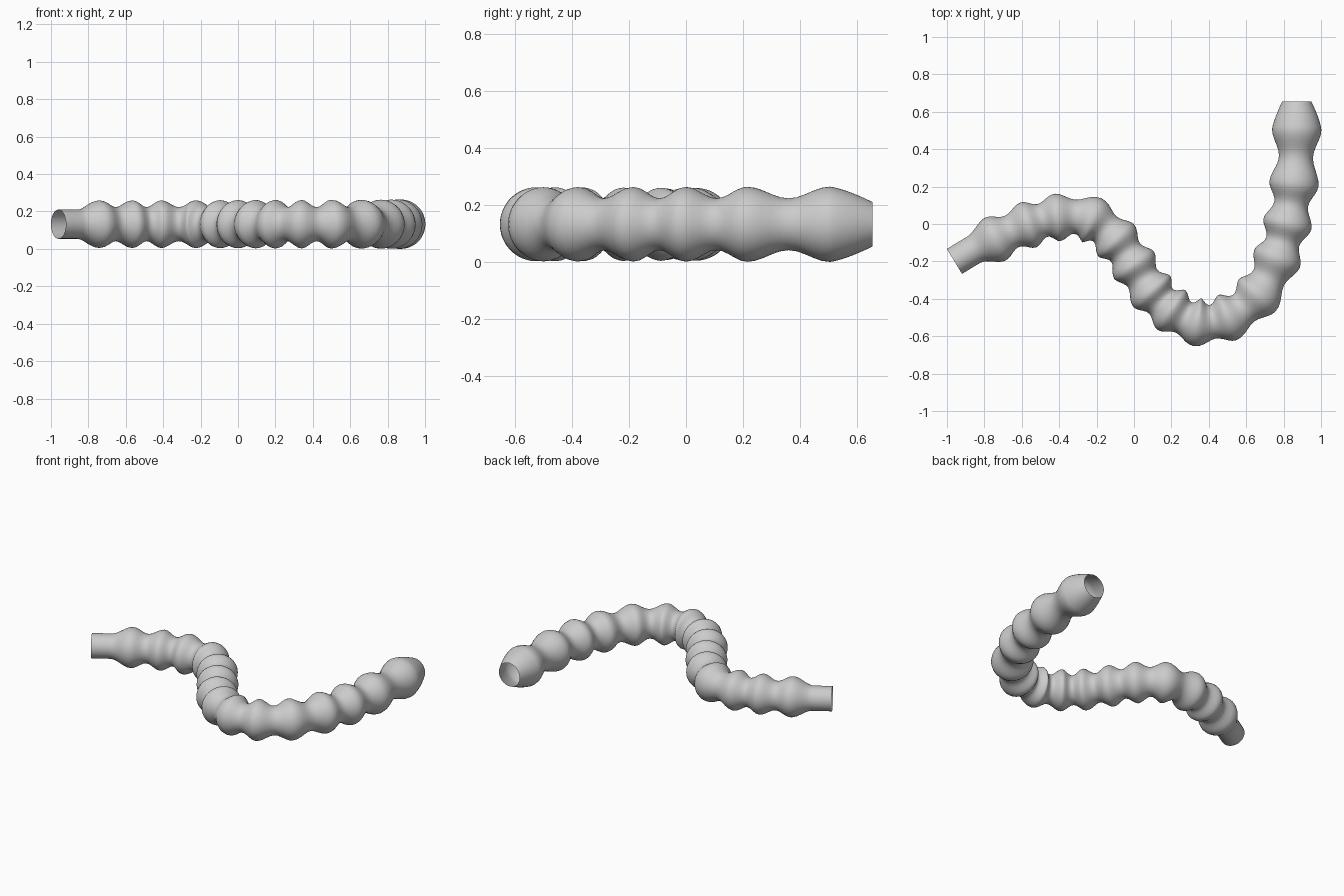
import bpy, bmesh, math
from mathutils import Vector

if "Cube" in bpy.data.objects:
    bpy.data.objects.remove(bpy.data.objects["Cube"])

SIDES, STEPS, Z = 48, 10, 0.132
END_R, WAIST = 0.078, 0.091

# Centreline in plan: plain sleeve end, sleeve shoulder, bulge centres, open end
PATH = [Vector((x, y, Z)) for x, y in [
    (-0.96, -0.20), (-0.86, -0.14),
    (-0.74, -0.08), (-0.565, -0.005), (-0.41, 0.035), (-0.225, 0.02),
    (-0.095, -0.088), (0.0, -0.22), (0.095, -0.36), (0.20, -0.46),
    (0.34, -0.525), (0.50, -0.50), (0.66, -0.38), (0.765, -0.185),
    (0.82, 0.0), (0.855, 0.215), (0.87, 0.505), (0.87, 0.655)]]
LAST = len(PATH) - 2


def tangent(i):
    # three-point tangent weighted for uneven spacing
    if i == 0:
        return (PATH[1] - PATH[0]).normalized()
    if i == len(PATH) - 1:
        return Vector((0, 1, 0))
    a, b = PATH[i] - PATH[i - 1], PATH[i + 1] - PATH[i]
    return (a.normalized() * b.length + b.normalized() * a.length).normalized()


def bulge(i):
    return 0.126 + 0.006 * i / LAST


def radius(i, t):
    if i == 0:                       # straight sleeve
        return END_R
    if i == 1:                       # sleeve swelling into the first bulge
        return END_R + (bulge(2) - END_R) * (1 - math.cos(math.pi * t)) / 2
    if i == LAST:                    # taper to the open end
        return END_R + (bulge(i) - END_R) * (1 - t ** 1.35)
    b = bulge(i + t)
    return WAIST + (b - WAIST) * (1 + math.cos(2 * math.pi * t)) / 2


def station(i, t):
    a, b = PATH[i], PATH[i + 1]
    d = (b - a).length
    ta, tb = tangent(i) * d, tangent(i + 1) * d
    p = (a * (2*t**3 - 3*t**2 + 1) + ta * (t**3 - 2*t**2 + t)
         + b * (3*t**2 - 2*t**3) + tb * (t**3 - t**2))
    v = (a * (6*t*t - 6*t) + ta * (3*t*t - 4*t + 1)
         + b * (6*t - 6*t*t) + tb * (3*t*t - 2*t))
    return p, v.normalized(), radius(i, t)


stations = [station(i, k / STEPS) for i in range(LAST + 1) for k in range(STEPS)]
stations.append(station(LAST, 1.0))

# Loft circular rings along the path, ends left open
bm = bmesh.new()
rings = []
for p, v, r in stations:
    side = Vector((v.y, -v.x, 0))
    rings.append([bm.verts.new(p + r * (side * math.cos(a) + Vector((0, 0, math.sin(a)))))
                  for a in (2 * math.pi * s / SIDES for s in range(SIDES))])
for r0, r1 in zip(rings, rings[1:]):
    for s in range(SIDES):
        n = (s + 1) % SIDES
        bm.faces.new((r0[s], r1[s], r1[n], r0[n]))
bmesh.ops.recalc_face_normals(bm, faces=bm.faces)
mesh = bpy.data.meshes.new("ribbed_hose")
bm.to_mesh(mesh)
bm.free()
hose = bpy.data.objects.new("ribbed_hose", mesh)
bpy.context.collection.objects.link(hose)
for f in mesh.polygons:
    f.use_smooth = True
